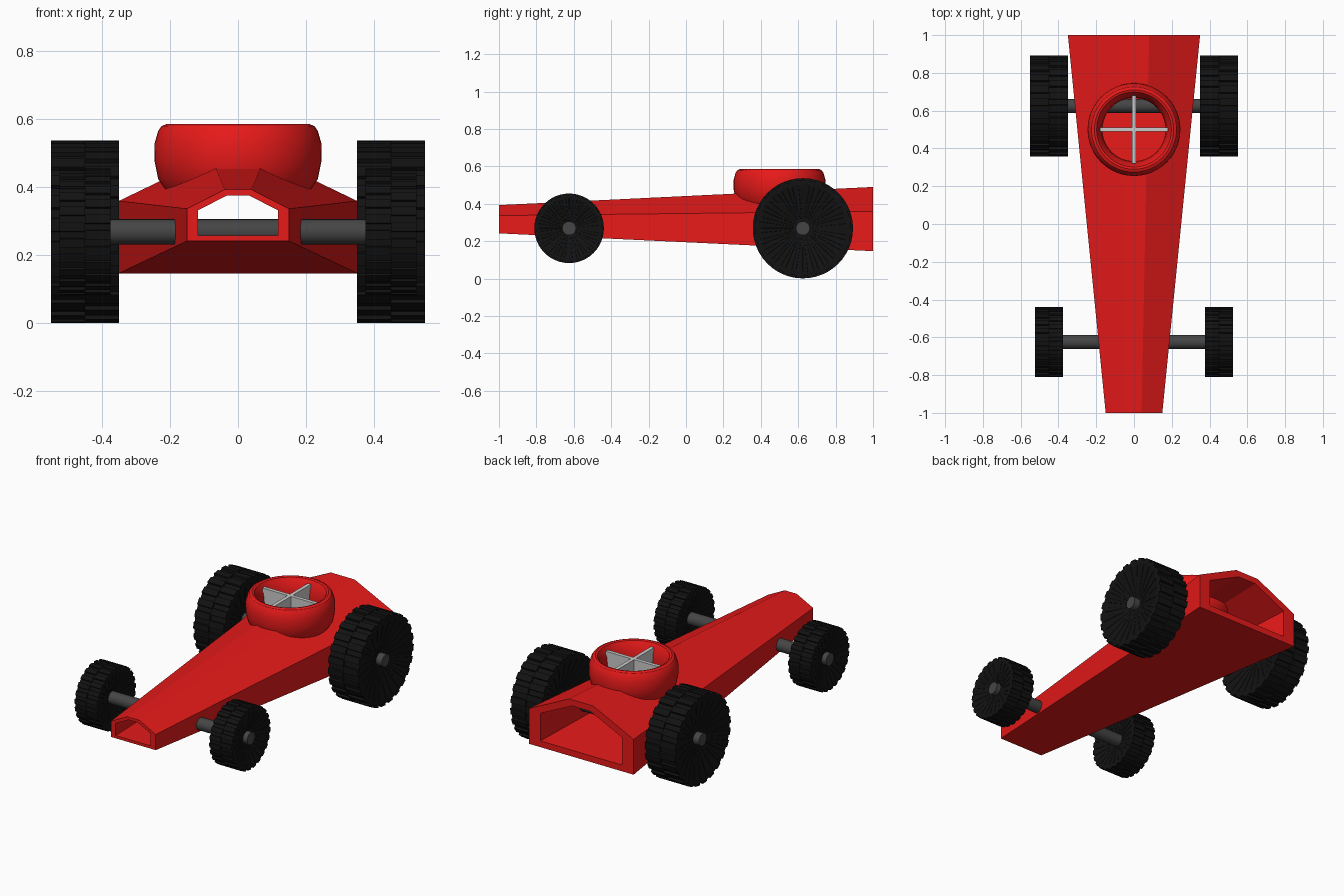
import bpy, bmesh
from math import sin, cos, pi

if "Cube" in bpy.data.objects:
    bpy.data.objects.remove(bpy.data.objects["Cube"])


def material(name, rgb):
    m = bpy.data.materials.new(name)
    m.diffuse_color = (*rgb, 1)
    m.use_nodes = True
    m.node_tree.nodes["Principled BSDF"].inputs["Base Color"].default_value = m.diffuse_color
    return m


RED = material("red", (0.8, 0.01, 0.01))
BLACK = material("rubber", (0.006, 0.006, 0.006))
DARK = material("dark_metal", (0.06, 0.06, 0.06))


def loft(name, rings, mat=None, closed=False, smooth=None):
    """Skin a list of equal-sized vertex rings; cap the ends unless closed."""
    bm = bmesh.new()
    vs = [[bm.verts.new(p) for p in ring] for ring in rings]
    n = len(vs[0])
    pairs = list(zip(vs, vs[1:])) + ([(vs[-1], vs[0])] if closed else [])
    for a, b in pairs:
        for i in range(n):
            j = (i + 1) % n
            bm.faces.new((a[i], a[j], b[j], b[i]))
    if not closed:
        bm.faces.new(vs[0])
        bm.faces.new(vs[-1])
    bmesh.ops.recalc_face_normals(bm, faces=bm.faces)
    me = bpy.data.meshes.new(name)
    bm.to_mesh(me)
    bm.free()
    ob = bpy.data.objects.new(name, me)
    bpy.context.collection.objects.link(ob)
    if mat:
        me.materials.append(mat)
    if smooth:
        bpy.ops.object.select_all(action='DESELECT')
        ob.select_set(True)
        bpy.context.view_layer.objects.active = ob
        bpy.ops.object.shade_smooth_by_angle(angle=smooth)
    return ob


def circle(r, n):
    return [(r * cos(2 * pi * i / n), r * sin(2 * pi * i / n)) for i in range(n)]


# Hollow tapered body, open at both ends
def section(y, half, flat, bottom, shoulder, top, scale):
    mid = (bottom + top) / 2
    pts = [(-half, bottom), (half, bottom), (half, shoulder),
           (flat, top), (-flat, top), (-half, shoulder)]
    return [(x * scale, y, mid + (z - mid) * scale) for x, z in pts]


NOSE = (-1, 0.15, 0.04, 0.242, 0.337, 0.393)
TAIL = (1, 0.35, 0.08, 0.147, 0.36, 0.49)
body = loft("body", [section(*NOSE, 1), section(*TAIL, 1),
                     section(*TAIL, 0.78), section(*NOSE, 0.78)], RED, closed=True)

# Round opening in the roof under the cockpit ring
cutter = loft("cockpit_cutter", [[(x, y + 0.5, z) for x, y in circle(0.185, 48)]
                                 for z in (0.34, 0.7)])
cutter.hide_render = True
cutter.hide_set(True)
cut = body.modifiers.new("cockpit_hole", 'BOOLEAN')
cut.operation = 'DIFFERENCE'
cut.solver = 'EXACT'
cut.object = cutter

# Rounded cockpit ring
RIM = [(0.185, 0.395), (0.215, 0.395), (0.235, 0.425), (0.246, 0.48), (0.245, 0.53),
       (0.235, 0.565), (0.225, 0.58), (0.21, 0.586), (0.198, 0.582), (0.188, 0.565),
       (0.172, 0.53), (0.167, 0.48), (0.17, 0.425)]
loft("cockpit_ring", [[(x, y + 0.5, z) for x, y in circle(r, 48)] for r, z in RIM],
     RED, closed=True, smooth=0.6)


# Crossed divider panels inside the ring
def box(name, hx, hy, y, z0, z1):
    loft(name, [[(-hx, y - hy, z), (hx, y - hy, z), (hx, y + hy, z), (-hx, y + hy, z)]
                for z in (z0, z1)])


box("divider_across", 0.18, 0.011, 0.5, 0.40, 0.565)
box("divider_along", 0.011, 0.18, 0.5, 0.40, 0.565)

HUB_Z = 0.269


# Tyre half: a row of tread blocks with a dished side
def tread_outline(r, shift, teeth=24):
    pts = []
    for t in range(teeth):
        for frac, k in ((0.0, 0.955), (0.40, 0.955), (0.43, 1), (0.97, 1)):
            a = 2 * pi * (t + frac + shift) / teeth
            pts.append((r * k * cos(a), r * k * sin(a)))
    return pts


def tyre_half(name, y, r, mid_x, edge_x, dish, shift):
    outline = tread_outline(r, shift)
    inward = dish if mid_x > edge_x else -dish
    rows = [(mid_x, 1), (edge_x, 1), (edge_x, 0.88), (edge_x + inward, 0.2)]
    return loft(name, [[(x, y + u * k, HUB_Z + v * k) for u, v in outline]
                       for x, k in rows], BLACK)


# Axles and wheels
for label, y, r, x0, x1 in (("front", -0.625, 0.186, 0.375, 0.525),
                            ("rear", 0.625, 0.268, 0.35, 0.55)):
    loft(label + "_axle", [[(x, y + u, HUB_Z + v) for u, v in circle(0.037, 32)]
                           for x in (-x1, x1)], DARK, smooth=0.6)
    for side, s in (("left", -1), ("right", 1)):
        mid = (x0 + x1) / 2
        dish = (x1 - x0) * 0.2
        name = f"{label}_{side}_tyre"
        tyre_half(name + "_outer", y, r, s * mid, s * x1, dish, 0)
        tyre_half(name + "_inner", y, r, s * mid, s * x0, dish, 0.5)
